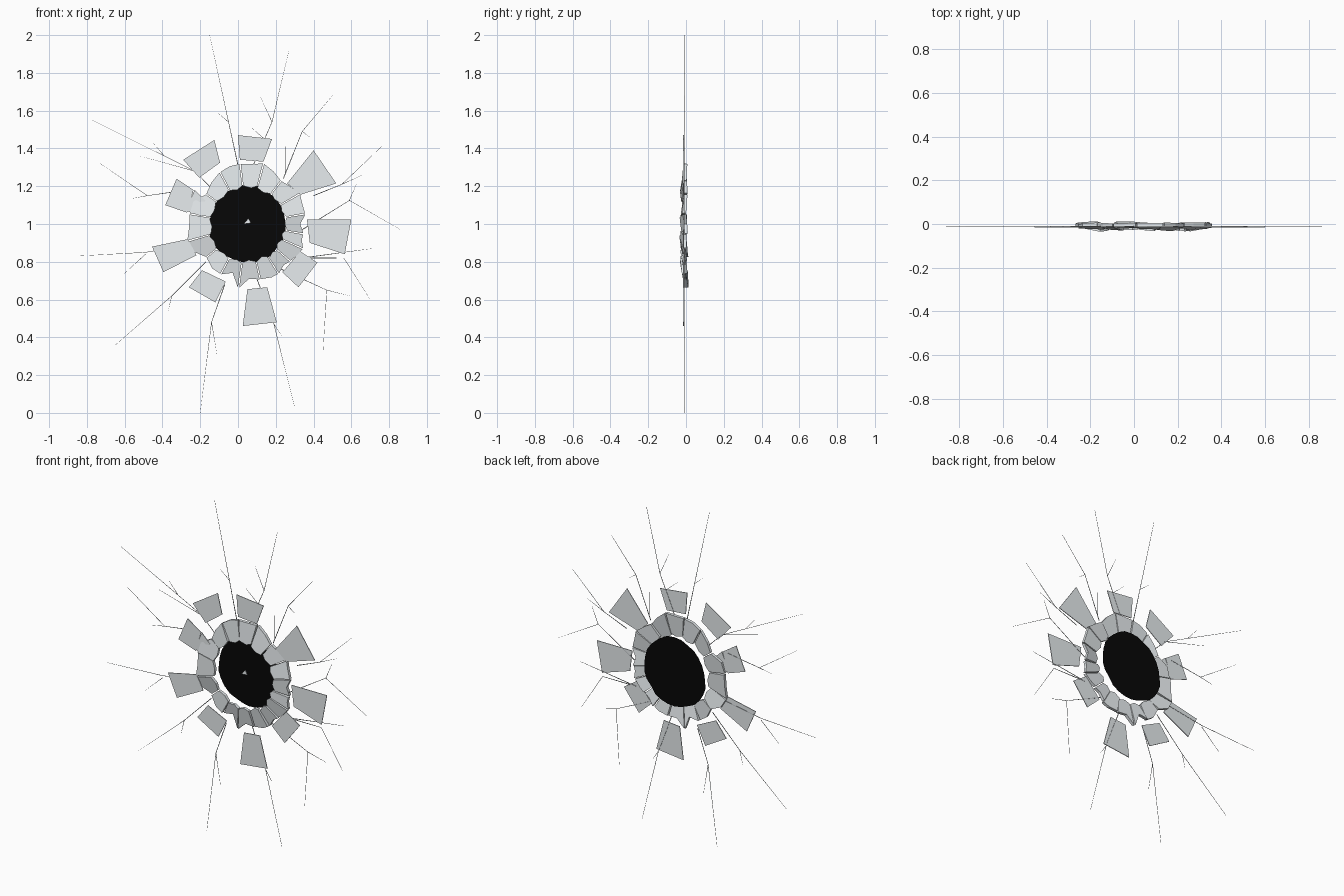
import bpy, bmesh, math, random
from mathutils import Vector

if "Cube" in bpy.data.objects:
    bpy.data.objects.remove(bpy.data.objects["Cube"])
random.seed(4)
CX, CZ = 0.05, 1.0          # centre of the impact


def material(name, col):
    m = bpy.data.materials.new(name)
    m.diffuse_color = (*col, 1)
    m.use_nodes = True
    m.node_tree.nodes["Principled BSDF"].inputs["Base Color"].default_value = m.diffuse_color
    return m


BLACK = material("black", (0.002, 0.002, 0.002))
GLASS = material("pale_glass", (0.80, 0.84, 0.86))
CRACK = material("crack_grey", (0.55, 0.58, 0.6))


def finish(name, bm, mat):
    bmesh.ops.recalc_face_normals(bm, faces=bm.faces)
    me = bpy.data.meshes.new(name)
    bm.to_mesh(me)
    bm.free()
    me.materials.append(mat)
    bpy.context.collection.objects.link(bpy.data.objects.new(name, me))


def slab(bm, front, back):
    """Closed solid between two matching outlines."""
    f = [bm.verts.new(p) for p in front]
    b = [bm.verts.new(p) for p in back]
    n = len(f)
    bm.faces.new(f)
    bm.faces.new(b[::-1])
    for i in range(n):
        j = (i + 1) % n
        bm.faces.new((f[j], f[i], b[i], b[j]))


def polar(r, deg, y):
    a = math.radians(deg)
    return Vector((CX + r * math.cos(a), y, CZ + r * math.sin(a)))


# Black backing disc behind the hole, facing front
bm = bmesh.new()
bm.faces.new([bm.verts.new(polar(0.205 + random.uniform(-.006, .006), i * 12.857, 0.036))
              for i in range(28)])
finish("hole_disc", bm, BLACK)

# Small chip in the middle of the hole
bm = bmesh.new()
slab(bm, [(.03, -.01, 1.0), (.07, -.012, 1.005), (.055, -.01, 1.03)],
     [(.032, -.006, 1.0), (.068, -.006, 1.005), (.055, -.006, 1.028)])
finish("centre_chip", bm, GLASS)

# Broken rim: (start angle, outer radius at start and middle), inner edge forward
rim = [(-10, .30, .28), (10, .31, .31), (30, .32, .30), (52, .29, .31), (75, .33, .32),
       (97, .32, .32), (118, .31, .29), (144, .27, .31), (170, .31, .31), (196, .33, .32),
       (219, .28, .30), (242, .30, .27), (262, .34, .29), (283, .30, .31),
       (302, .31, .29), (319, .30, .31), (336, .32, .30)]
bm = bmesh.new()
for i, (a0, r0, rm) in enumerate(rim):
    a1, r1, _ = rim[(i + 1) % len(rim)]
    if a1 < a0:
        a1 += 360
    a0, a1 = a0 + .6, a1 - .6
    mid = (a0 + a1) / 2 + random.uniform(-2, 2)
    yi = -.025 + random.uniform(-.007, .006)
    yo = -.010 + random.uniform(-.007, .004)
    tilt = random.uniform(-.005, .005)
    ri = .198 + random.uniform(-.006, .006)
    spec = [(ri + .01, a0, yi - tilt), (ri - .006, mid, yi), (ri + .006, a1, yi + tilt),
            (r1, a1, yo + tilt), (rm, mid, yo), (r0, a0, yo - tilt)]
    slab(bm, [polar(*s) for s in spec], [polar(p, q, y + .018) for p, q, y in spec])
finish("broken_rim", bm, GLASS)

# Loose plates around the rim, corners in hundredths (x, z)
plates = [
    [(0, 147), (18, 145), (13.5, 133), (1, 134)],
    [(40, 139), (52, 121.5), (33, 115.5), (26, 121.5)],
    [(36.5, 102.5), (60, 102.5), (56.5, 84), (38, 90)],
    [(42, 79.5), (32, 66.5), (23.5, 74.5), (33, 85.5)],
    [(5, 65.5), (15.5, 66.5), (20.5, 48), (2.5, 46)],
    [(-26, 66.5), (-19, 75.5), (-6.5, 69.5), (-12, 58.5)],
    [(-45.5, 88), (-26.5, 92), (-22, 83.5), (-39.5, 74.5)],
    [(-32.5, 124), (-23.5, 118), (-27, 106), (-38.5, 110)],
    [(-12.5, 144.5), (-9.5, 132.5), (-20.5, 124.5), (-29, 134)]]
# small filler chip between rim and left plate
plates.append([(-23, 118), (-15, 110), (-19, 104), (-27.5, 107)])
bm = bmesh.new()
for pl in plates:
    pts = [Vector((x / 100, -.015, z / 100)) for x, z in pl]
    slab(bm, pts, [p + Vector((0, .004, 0)) for p in pts])
finish("loose_plates", bm, GLASS)

# Cracks: (x, z) paths in hundredths, tapering to a point
main = [
    [(0, 131), (-5, 154), (-15, 200)], [(8, 131), (18, 154), (27, 192)],
    [(24, 124), (34, 149), (50, 168)], [(40, 115), (55, 121), (76, 141)],
    [(34, 97), (59, 112.5), (86, 97)], [(34, 82), (56, 85), (71, 87)],
    [(38, 82), (56, 82), (70, 60)], [(23, 76), (47, 65), (45, 32)],
    [(10, 71), (19, 47), (30, 3)], [(-7, 68), (-14, 48), (-20, 0)],
    [(-17, 80), (-35, 62), (-66, 35)], [(-25, 89), (-49, 85), (-86, 83)],
    [(-27, 118), (-48, 115), (-73, 132)], [(-13, 118), (-23, 128), (-77, 155)]]
twigs = [
    [(18, 154), (12, 167)], [(14, 145), (6, 152)], [(25, 126), (25, 141)],
    [(55, 121), (66, 126)], [(59, 112.5), (63, 122)], [(47, 65), (59, 62)],
    [(19, 47), (23, 41)], [(-14, 48), (-11, 30)], [(-35, 62), (-37, 54)],
    [(-49, 84), (-61, 73)], [(-48, 115), (-56, 113.5)], [(-23, 128), (-52, 136)],
    [(-39, 136), (-45, 143)], [(-5, 154), (-11, 159)], [(34, 149), (38, 146)]]


def crack(bm, path, width):
    pts = [Vector((x / 100, 0, z / 100)) for x, z in path]
    left, right = [], []
    for i, p in enumerate(pts):
        d = (pts[min(i + 1, len(pts) - 1)] - pts[max(i - 1, 0)]).normalized()
        side = Vector((-d.z, 0, d.x)) * width * (1 - .8 * i / (len(pts) - 1))
        left.append(p + side)
        right.append(p - side)
    y0, y1 = Vector((0, -.0105, 0)), Vector((0, -.009, 0))
    for i in range(len(pts) - 1):
        q = [left[i], right[i], right[i + 1], left[i + 1]]
        slab(bm, [p + y0 for p in q], [p + y1 for p in q])


bm = bmesh.new()
for p in main:
    crack(bm, p, .0022)
for p in twigs:
    crack(bm, p, .0014)
finish("cracks", bm, CRACK)
